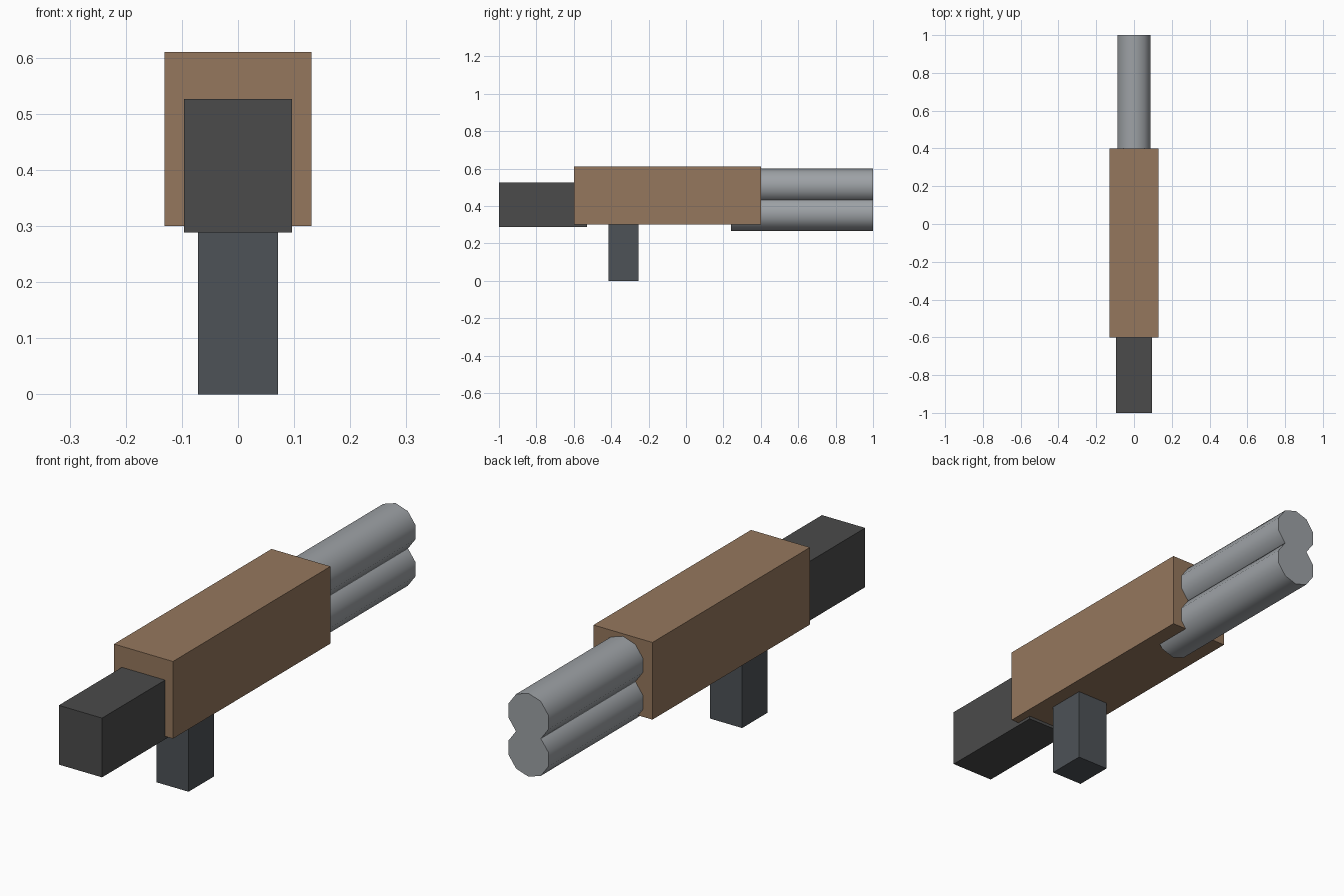
import bpy
import bmesh
from math import radians
from mathutils import Matrix

if "Cube" in bpy.data.objects:
    bpy.data.objects.remove(bpy.data.objects["Cube"])


def colour(name, rgb):
    mat = bpy.data.materials.new(name)
    mat.diffuse_color = (*rgb, 1)
    mat.use_nodes = True
    mat.node_tree.nodes["Principled BSDF"].inputs["Base Color"].default_value = mat.diffuse_color
    return mat


def finish(name, bm, mat):
    mesh = bpy.data.meshes.new(name)
    bm.to_mesh(mesh)
    bm.free()
    mesh.materials.append(mat)
    obj = bpy.data.objects.new(name, mesh)
    bpy.context.collection.objects.link(obj)
    return obj


def box(name, width, y0, y1, z0, z1, mat):
    bm = bmesh.new()
    bmesh.ops.create_cube(bm, size=1, matrix=Matrix.Translation((0, (y0 + y1) / 2, (z0 + z1) / 2))
                          @ Matrix.Diagonal((width, y1 - y0, z1 - z0, 1)))
    return finish(name, bm, mat)


def tube(name, radius, y0, y1, z, mat):
    bm = bmesh.new()
    bmesh.ops.create_cone(bm, cap_ends=True, segments=10, radius1=radius, radius2=radius, depth=y1 - y0,
                          matrix=Matrix.Translation((0, (y0 + y1) / 2, z)) @ Matrix.Rotation(radians(90), 4, 'X'))
    obj = finish(name, bm, mat)
    bpy.ops.object.select_all(action='DESELECT')
    obj.select_set(True)
    bpy.context.view_layer.objects.active = obj
    bpy.ops.object.shade_smooth_by_angle(angle=radians(40))
    return obj


wood = colour("wood", (0.30, 0.185, 0.11))
black = colour("black", (0.07, 0.07, 0.07))
dark_steel = colour("dark_steel", (0.075, 0.085, 0.095))
steel = colour("steel", (0.34, 0.36, 0.38))

# Main body, rear stock and grip
box("body", 0.262, -0.60, 0.40, 0.30, 0.61, wood)
box("stock", 0.192, -1.00, -0.53, 0.288, 0.526, black)
box("grip", 0.142, -0.415, -0.255, 0.0, 0.32, dark_steel)

# Stacked ten-sided barrels, partly sunk in the body
for name, z in (("upper_barrel", 0.507), ("lower_barrel", 0.358)):
    tube(name, 0.093, 0.24, 1.00, z, steel)
